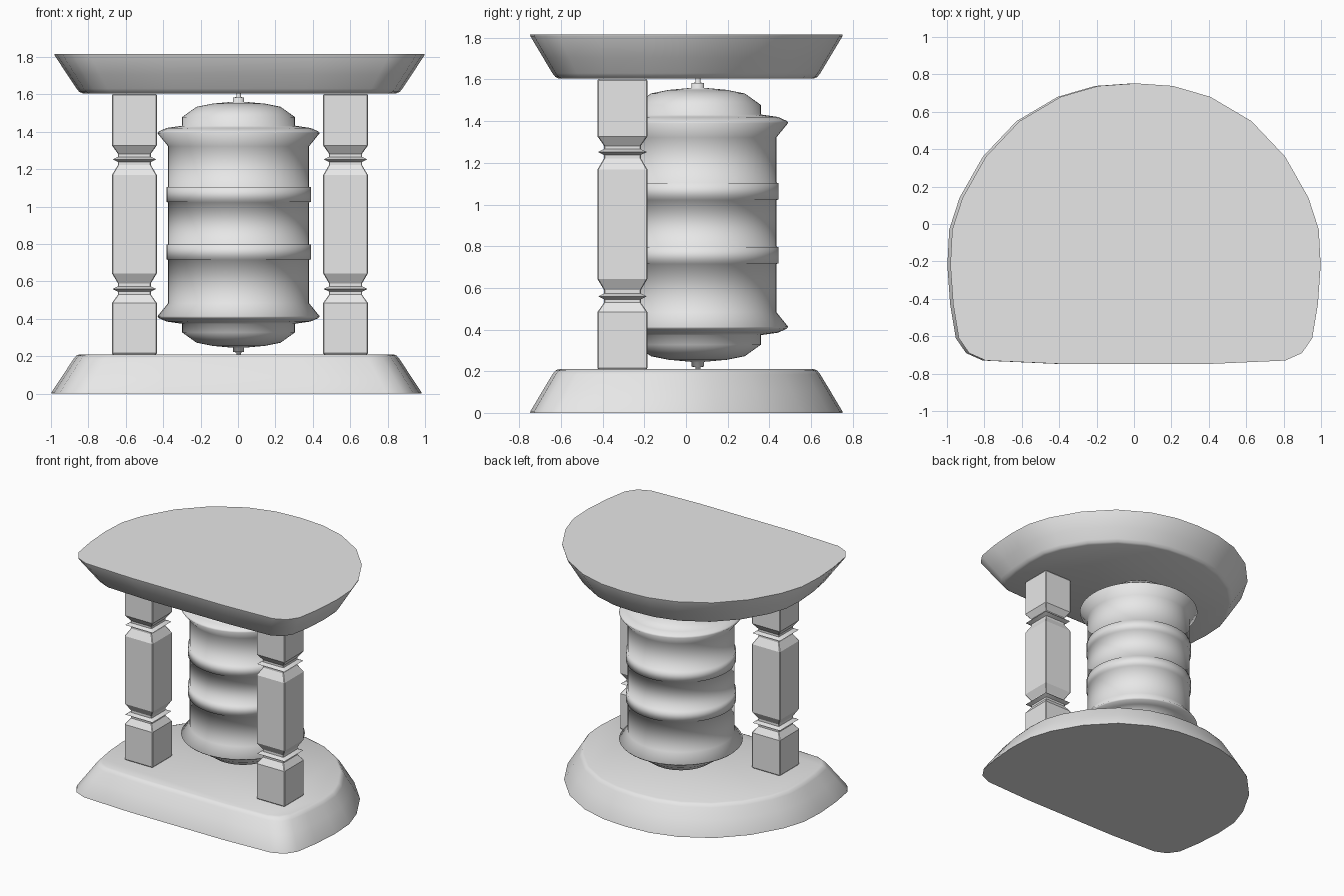
import bpy
import bmesh
from math import cos, sin, pi, radians

if "Cube" in bpy.data.objects:
    bpy.data.objects.remove(bpy.data.objects["Cube"], do_unlink=True)

grey = bpy.data.materials.new("plain grey")
grey.use_nodes = True
grey.diffuse_color = (0.8, 0.8, 0.8, 1)
grey.node_tree.nodes["Principled BSDF"].inputs["Base Color"].default_value = (0.8, 0.8, 0.8, 1)


def loft(name, outline, profile, location, angle=None):
    """Stack copies of an outline; profile holds (x scale, y scale, height)."""
    bm = bmesh.new()
    rings = [[bm.verts.new((x * sx, y * sy, z)) for x, y in outline]
             for sx, sy, z in profile]
    n = len(outline)
    for low, high in zip(rings, rings[1:]):
        for i in range(n):
            j = (i + 1) % n
            bm.faces.new((low[i], low[j], high[j], high[i]))
    bm.faces.new(rings[0])
    bm.faces.new(rings[-1])
    bmesh.ops.recalc_face_normals(bm, faces=bm.faces)
    mesh = bpy.data.meshes.new(name)
    bm.to_mesh(mesh)
    bm.free()
    mesh.materials.append(grey)
    obj = bpy.data.objects.new(name, mesh)
    obj.location = location
    bpy.context.collection.objects.link(obj)
    bpy.ops.object.select_all(action='DESELECT')
    obj.select_set(True)
    bpy.context.view_layer.objects.active = obj
    if angle is None:
        bpy.ops.object.shade_smooth()
    else:
        bpy.ops.object.shade_smooth_by_angle(angle=radians(angle))
    return obj


# Slabs: half-round outline with a flat front, sloping rim
half = [(0.4, -0.748), (0.8, -0.73), (0.89, -0.69), (0.945, -0.61),
        (0.975, -0.43), (0.99, -0.22), (0.98, -0.03), (0.925, 0.14),
        (0.8, 0.36), (0.62, 0.55), (0.4, 0.68), (0.2, 0.738)]
outline = half + [(0, 0.752)] + [(-x, y) for x, y in reversed(half)]
rim = [(1, 1, 0), (0.998, 0.998, 0.008), (0.93, 0.917, 0.11),
       (0.88, 0.857, 0.185), (0.865, 0.838, 0.203), (0.845, 0.818, 0.21)]
loft("base_slab", outline, rim, (-0.008, 0, 0), 40)
loft("top_slab", outline, [(sx, sy, 1.815 - z) for sx, sy, z in reversed(rim)],
     (0.008, 0, 0), 40)

# Square posts with two ringed necks, mirrored top to bottom
c = 0.96
square = [(1, -c), (1, c), (c, 1), (-c, 1), (-1, c), (-1, -c), (-c, -1), (c, -1)]
upper = [(0.12, 1.168), (0.088, 1.222), (0.088, 1.238), (0.117, 1.252),
         (0.088, 1.266), (0.088, 1.282), (0.12, 1.327), (0.12, 1.595), (0.115, 1.602)]
post = [(r, r, 1.811 - z) for r, z in reversed(upper)] + [(r, r, z) for r, z in upper]
for side, x in (("right", -0.554), ("left", 0.575)):
    loft(side + "_post", square, post, (x, -0.305, 0), 30)

# Drum: turned profile with two bands, flared rims, domed caps and spindles
sides = 48
circle = [(cos(2 * pi * i / sides), sin(2 * pi * i / sides)) for i in range(sides)]
end = [(0.377, 1.322), (0.434, 1.392), (0.425, 1.402), (0.385, 1.42),
       (0.302, 1.432), (0.302, 1.478), (0.225, 1.533), (0.14, 1.55),
       (0.03, 1.56), (0.03, 1.583), (0.012, 1.585), (0.012, 1.612)]
band = [(0.377, 1.022), (0.386, 1.024), (0.386, 1.103), (0.377, 1.105)]
turned = ([(r, 1.805 - z) for r, z in reversed(end)]
          + [(r, 1.82 - z) for r, z in reversed(band)] + band + end)
loft("drum", circle, [(r, r, z) for r, z in turned], (0.003, 0.057, 0))
